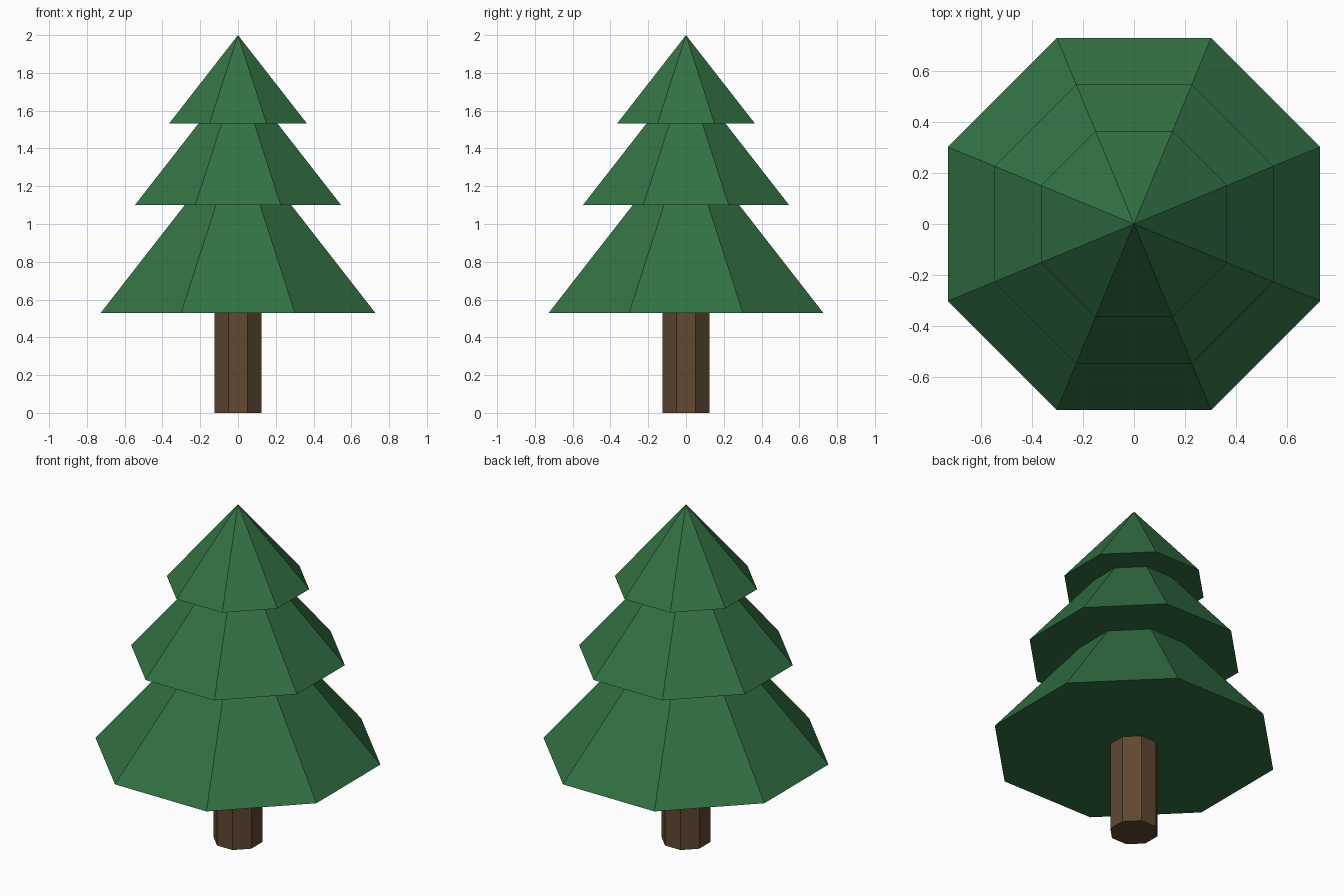
import bpy
import math

if "Cube" in bpy.data.objects:
    bpy.data.objects.remove(bpy.data.objects["Cube"])


def make_material(name, color):
    mat = bpy.data.materials.new(name)
    mat.diffuse_color = (*color, 1.0)
    mat.use_nodes = True
    mat.node_tree.nodes["Principled BSDF"].inputs["Base Color"].default_value = mat.diffuse_color
    return mat


def octagon_part(name, apothem, z_bottom, height, mat, pointed):
    """Eight-sided cone or prism with a flat side facing the front."""
    radius = apothem / math.cos(math.pi / 8)
    bpy.ops.mesh.primitive_cone_add(
        vertices=8, radius1=radius, radius2=0 if pointed else radius,
        depth=height, location=(0, 0, z_bottom + height / 2),
        rotation=(0, 0, math.pi / 8))
    part = bpy.context.object
    part.name = name
    bpy.ops.object.transform_apply(location=True, rotation=True, scale=True)
    part.data.materials.append(mat)
    return part


leaf_green = make_material("leaf green", (0.032, 0.165, 0.057))
bark_brown = make_material("bark brown", (0.118, 0.065, 0.031))

# Trunk
octagon_part("trunk", 0.124, 0.0, 0.528, bark_brown, False)

# Three stacked foliage tiers, all with the same slope
slope = 1.283
for name, apothem, z in (("lower_foliage", 0.728, 0.528),
                         ("middle_foliage", 0.546, 1.10),
                         ("upper_foliage", 0.364, 1.533)):
    octagon_part(name, apothem, z, apothem * slope, leaf_green, True)
